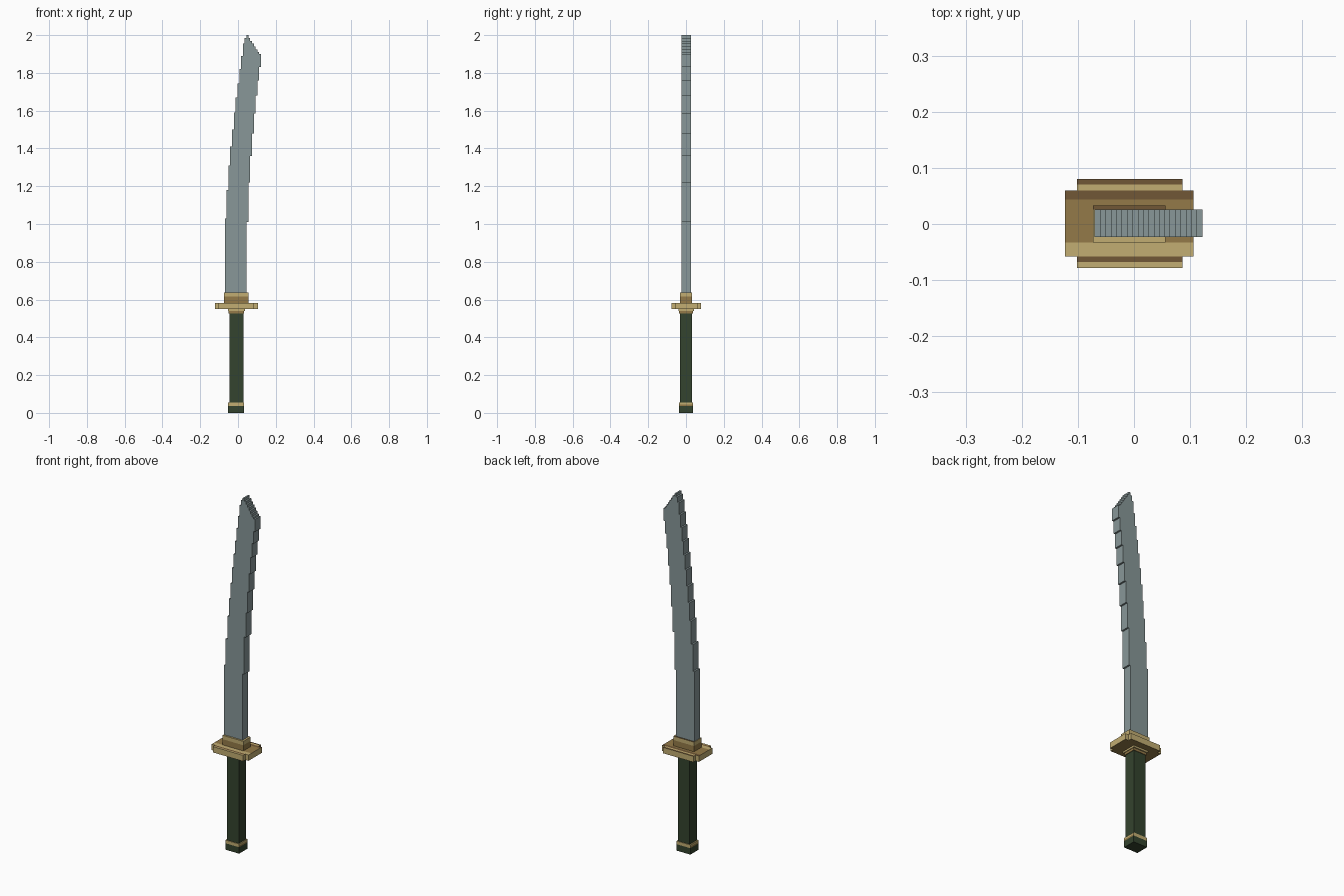
import bpy
import bmesh
from mathutils import Vector

cube = bpy.data.objects.get("Cube")
if cube:
    bpy.data.objects.remove(cube, do_unlink=True)

STEP = 0.0096  # size of one stair step


def material(name, rgb):
    """Flat material from display colour values (0-255)."""
    linear = [((c / 255 + 0.055) / 1.055) ** 2.4 for c in rgb]
    mat = bpy.data.materials.new(name)
    mat.use_nodes = True
    mat.diffuse_color = (*linear, 1)
    bsdf = mat.node_tree.nodes["Principled BSDF"]
    bsdf.inputs["Base Color"].default_value = (*linear, 1)
    bsdf.inputs["Roughness"].default_value = 0.8
    return mat


STEEL = material("steel grey", (136, 151, 152))
GOLD = material("pale gold", (194, 173, 114))
BRONZE = material("bronze", (148, 122, 72))
DARK = material("dark bronze", (113, 87, 54))
GREEN = material("dark green", (52, 67, 46))


def finish(name, bm, mats, rule):
    bmesh.ops.recalc_face_normals(bm, faces=bm.faces)
    bm.normal_update()
    for f in bm.faces:
        f.material_index = rule(f.calc_center_median(), f.normal)
    mesh = bpy.data.meshes.new(name)
    bm.to_mesh(mesh)
    bm.free()
    for m in mats:
        mesh.materials.append(m)
    obj = bpy.data.objects.new(name, mesh)
    bpy.context.collection.objects.link(obj)
    return obj


def box(name, x, y, z, mats, rule=lambda c, n: 0, cuts=()):
    """Box between limits, sliced at (axis, position) cuts for colouring."""
    bm = bmesh.new()
    bmesh.ops.create_cube(bm, size=1)
    for v in bm.verts:
        v.co = Vector([lim[0] if c < 0 else lim[1]
                       for c, lim in zip(v.co, (x, y, z))])
    for axis, pos in cuts:
        normal = Vector((0, 0, 0))
        normal[axis] = 1
        bmesh.ops.bisect_plane(bm, geom=bm.verts[:] + bm.edges[:] + bm.faces[:],
                               plane_co=normal * pos, plane_no=normal)
    return finish(name, bm, mats, rule)


# Blade: stepped curved outline extruded through its thickness
edge_steps = [1.01, 1.22, 1.36, 1.48, 1.585, 1.68, 1.76, 1.83]
tip_steps = [1.90, 1.91, 1.925, 1.94, 1.955, 1.97, 1.985, 2.0]
back_steps = [1.03, 1.18, 1.31, 1.41, 1.50, 1.59, 1.67, 1.745,
              1.82, 1.89, 1.955, 1.985]
x = 0.0452
outline = [(x, 0.6)]
for steps, dx in ((edge_steps, STEP), (tip_steps, -STEP),
                  (back_steps[::-1], -STEP)):
    for z in steps:
        outline += [(x, z), (x + dx, z)]
        x += dx
outline.append((x, 0.6))

bm = bmesh.new()
side = bm.faces.new([bm.verts.new((px, -0.023, pz)) for px, pz in outline])
ext = bmesh.ops.extrude_face_region(bm, geom=[side])
bmesh.ops.translate(bm, vec=(0, 0.049, 0),
                    verts=[g for g in ext["geom"] if isinstance(g, bmesh.types.BMVert)])
finish("blade", bm, [STEEL], lambda c, n: 0)

# Collar around the foot of the blade
box("blade_collar", (-0.073, 0.056), (-0.033, 0.033), (0.58, 0.637),
    [GOLD, BRONZE, DARK],
    lambda c, n: (2 if c.y > 0.026 else 0) if n.z > 0.5 else (0 if c.z > 0.615 else 1),
    [(1, 0.026), (2, 0.615)])


# Guard: wide plate with a shorter flange on the front and back
def plate_rule(c, n):
    if n.z < -0.5:
        return 1
    if n.z < 0.5:
        return 0
    return 2 if c.y > 0.044 else 0 if c.y < -0.033 else 1


box("guard_plate", (-0.123, 0.106), (-0.058, 0.06), (0.55, 0.583),
    [GOLD, BRONZE, DARK], plate_rule, [(1, 0.044), (1, -0.033)])
for label, y0, y1, mid, dark_far in (("front", -0.078, -0.058, -0.068, -0.058),
                                     ("back", 0.06, 0.08, 0.07, 0.08)):
    box("guard_flange_" + label, (-0.102, 0.086), (y0, y1), (0.55, 0.583),
        [GOLD, BRONZE, DARK],
        lambda c, n: 1 if n.z < -0.5 else 2 if n.z > 0.5 and c.y > mid else 0,
        [(1, mid)])

# Spacers under the guard
box("upper_spacer", (-0.054, 0.036), (-0.04, 0.042), (0.54, 0.55), [GOLD])
box("lower_spacer", (-0.051, 0.032), (-0.036, 0.036), (0.527, 0.54), [BRONZE])

# Grip
box("grip", (-0.046, 0.028), (-0.033, 0.033), (0.05, 0.527), [GREEN])

# Pommel with a gold band at its top
box("pommel", (-0.053, 0.033), (-0.037, 0.037), (0, 0.036), [GREEN])
box("pommel_band", (-0.053, 0.033), (-0.037, 0.037), (0.036, 0.054),
    [GOLD, BRONZE], lambda c, n: 1 if abs(n.x) > 0.5 and c.z < 0.044 else 0,
    [(2, 0.044)])
